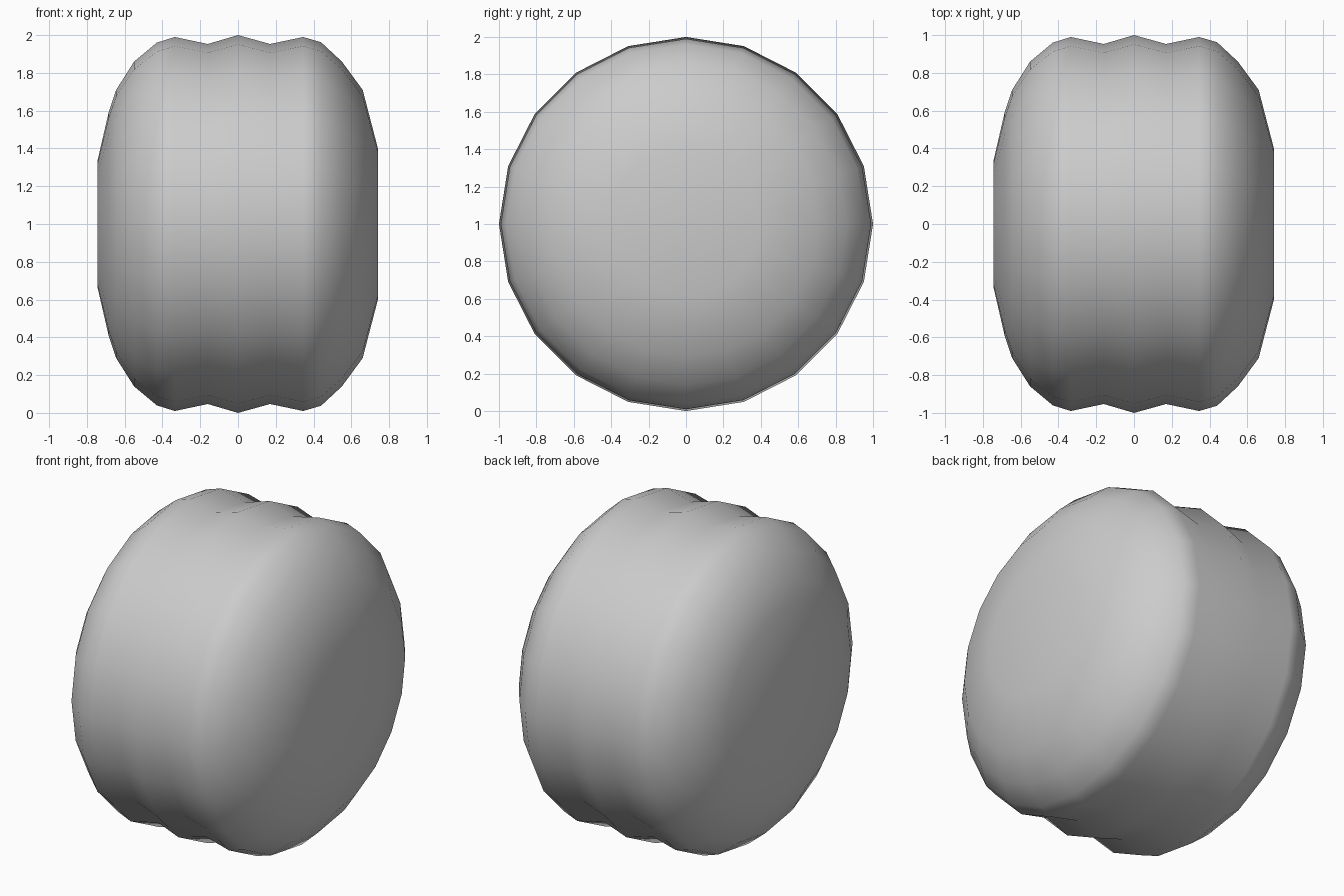
import bpy, bmesh, math

if "Cube" in bpy.data.objects:
    bpy.data.objects.remove(bpy.data.objects["Cube"])

SIDES = 20
CENTRE_Z = 1.0

# Half-section of the tyre: (x, radius), from left face to right face
profile = [(-0.745, 0.33), (-0.685, 0.59), (-0.645, 0.71), (-0.55, 0.86),
           (-0.43, 0.96), (-0.335, 0.99), (-0.16, 0.953), (0.0, 1.0),
           (0.17, 0.953), (0.345, 0.99), (0.44, 0.962), (0.55, 0.86),
           (0.66, 0.71), (0.742, 0.395)]

bm = bmesh.new()

# One ring of vertices per profile point, around the x axis
rings = []
for x, r in profile:
    ring = []
    for i in range(SIDES):
        a = 2 * math.pi * i / SIDES
        ring.append(bm.verts.new((x, r * math.cos(a), CENTRE_Z + r * math.sin(a))))
    rings.append(ring)

# Tread and sidewalls
for a, b in zip(rings, rings[1:]):
    for i in range(SIDES):
        j = (i + 1) % SIDES
        bm.faces.new((a[i], a[j], b[j], b[i]))

# Flat end discs
bm.faces.new(rings[0])
bm.faces.new(rings[-1])
bmesh.ops.recalc_face_normals(bm, faces=bm.faces)
for f in bm.faces:
    f.smooth = True

mesh = bpy.data.meshes.new("tyre")
bm.to_mesh(mesh)
bm.free()
bpy.context.collection.objects.link(bpy.data.objects.new("tyre", mesh))
